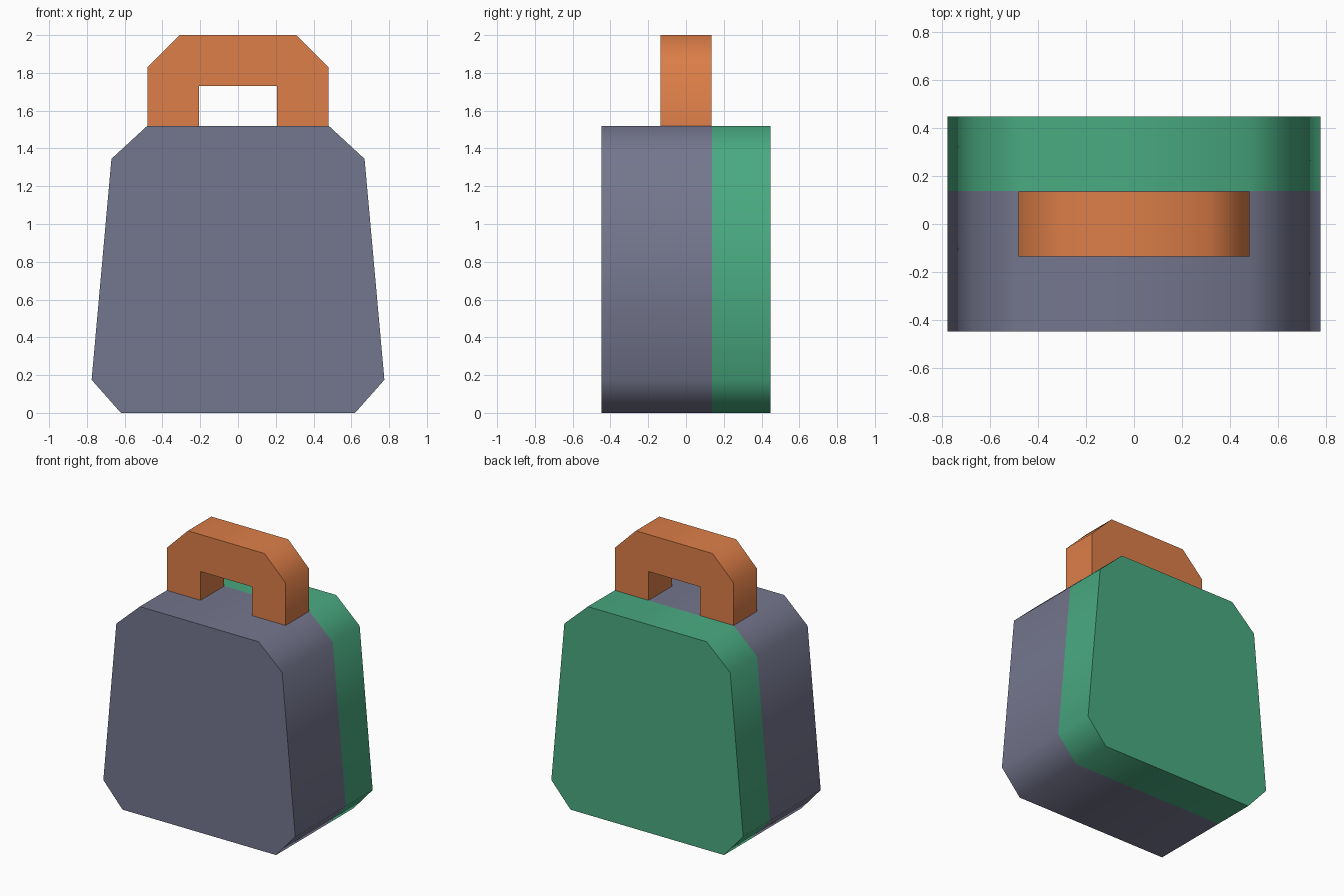
import bpy, bmesh, math

if "Cube" in bpy.data.objects:
    bpy.data.objects.remove(bpy.data.objects["Cube"])


def material(name, r, g, b):
    def lin(c):
        c /= 255
        return c / 12.92 if c <= 0.04045 else ((c + 0.055) / 1.055) ** 2.4
    mat = bpy.data.materials.new(name)
    mat.diffuse_color = (lin(r), lin(g), lin(b), 1)
    mat.use_nodes = True
    mat.node_tree.nodes["Principled BSDF"].inputs["Base Color"].default_value = mat.diffuse_color
    return mat


def mirrored(half):
    """Close a right-hand half profile with its mirror image across x = 0."""
    return half + [(-x, z) for x, z in reversed(half)]


def extrude_profile(name, profile, y_stops, mats):
    """Sweep an (x, z) profile along y; each span between stops takes the next material."""
    bm = bmesh.new()
    rings = [[bm.verts.new((x, y, z)) for x, z in profile] for y in y_stops]
    n = len(profile)
    bm.faces.new(rings[0])
    for span, (a, b) in enumerate(zip(rings, rings[1:])):
        for i in range(n):
            j = (i + 1) % n
            bm.faces.new((a[i], b[i], b[j], a[j])).material_index = span
    bm.faces.new(rings[-1][::-1]).material_index = len(mats) - 1
    bmesh.ops.recalc_face_normals(bm, faces=bm.faces[:])
    mesh = bpy.data.meshes.new(name)
    bm.to_mesh(mesh)
    bm.free()
    for m in mats:
        mesh.materials.append(m)
    obj = bpy.data.objects.new(name, mesh)
    bpy.context.collection.objects.link(obj)
    # Smooth around the chamfered rim, sharp at the front and back faces
    bpy.ops.object.select_all(action='DESELECT')
    obj.select_set(True)
    bpy.context.view_layer.objects.active = obj
    bpy.ops.object.shade_smooth_by_angle(angle=math.radians(60))
    return obj


slate = material("slate_grey", 116, 118, 141)
green = material("green", 73, 170, 129)
orange = material("orange", 220, 126, 72)

# Tapered body with chamfered corners and a green rear section
extrude_profile("body",
                mirrored([(0.62, 0), (0.775, 0.175), (0.67, 1.345), (0.48, 1.52)]),
                [-0.447, 0.137, 0.447], [slate, green])

# Arched handle, feet sunk slightly into the body
extrude_profile("handle",
                mirrored([(0.207, 1.73), (0.207, 1.5), (0.48, 1.5), (0.48, 1.83), (0.31, 2.0)]),
                [-0.136, 0.136], [orange])
